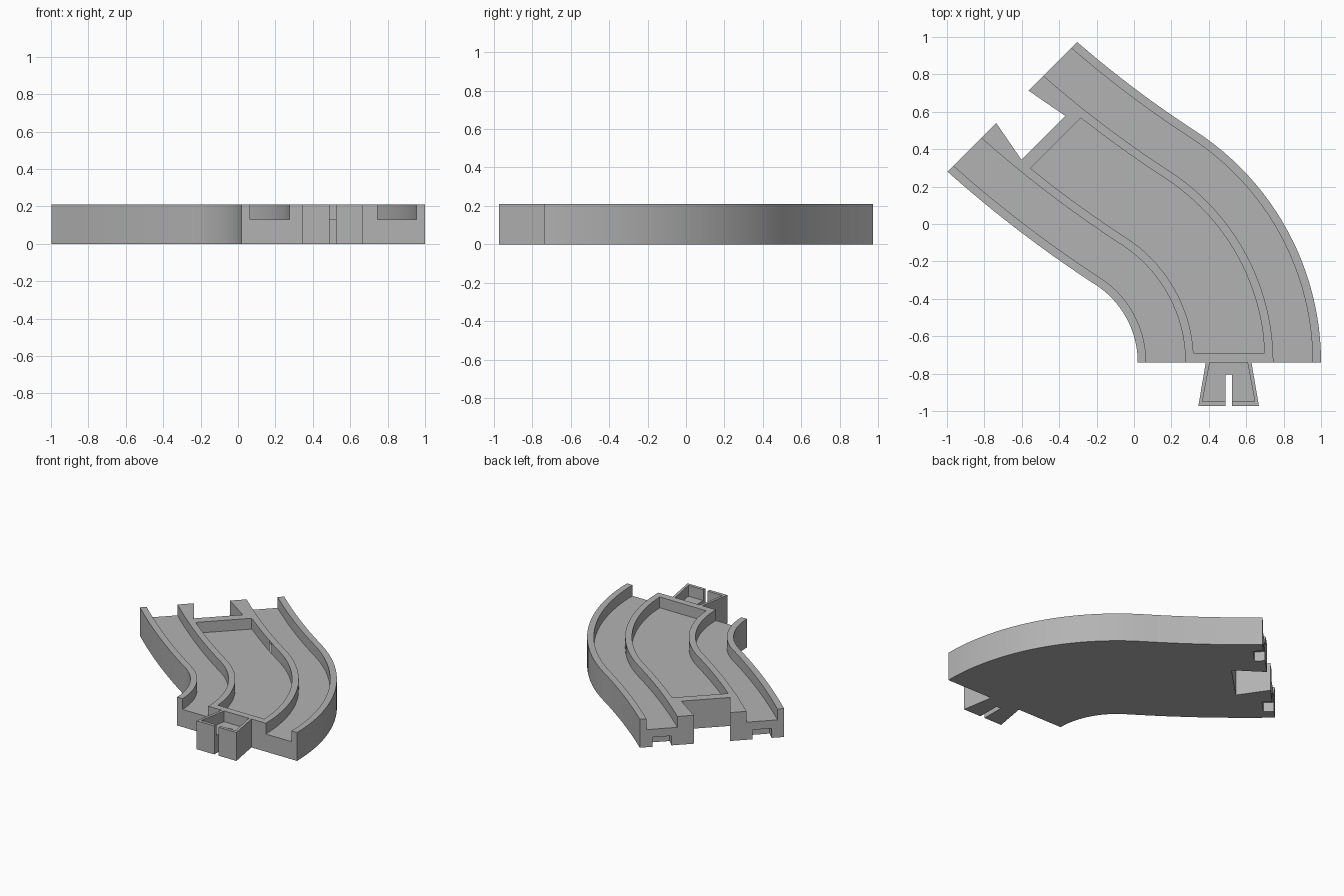
import bpy, bmesh
from math import sin, cos, radians
from mathutils import Vector

if "Cube" in bpy.data.objects:
    bpy.data.objects.remove(bpy.data.objects["Cube"])

grey = bpy.data.materials.new("plain grey")
grey.use_nodes = True
grey.diffuse_color = (0.45, 0.45, 0.45, 1)
grey.node_tree.nodes["Principled BSDF"].inputs["Base Color"].default_value = grey.diffuse_color

HEIGHT, FLOOR = 0.21, 0.13
RADIUS, BACK_RADIUS = 0.985, 6.1
BEND, UNBEND = 57, 8.4
CENTRE = Vector((-0.475, -0.74))


def ray(degrees):
    return Vector((cos(radians(degrees)), sin(radians(degrees))))


def frame(s):
    """Centre line point and sideways direction: s 0-1 tight bend, 1-2 gentle return."""
    if s <= 1:
        side = ray(BEND * s)
        return CENTRE + side * RADIUS, side
    t = s - 1
    hub = CENTRE + ray(BEND) * (RADIUS + BACK_RADIUS)
    return hub - ray(BEND - UNBEND * t) * BACK_RADIUS, ray(BEND + (45 - BEND) * t)


def finish(name, bm):
    bmesh.ops.recalc_face_normals(bm, faces=bm.faces)
    mesh = bpy.data.meshes.new(name)
    bm.to_mesh(mesh)
    bm.free()
    mesh.materials.append(grey)
    obj = bpy.data.objects.new(name, mesh)
    bpy.context.collection.objects.link(obj)
    return obj


def sweep(name, frames, profile):
    """Carry a closed (sideways, z) profile along the frames and cap both ends."""
    bm = bmesh.new()
    rings = [[bm.verts.new((*(p + side * u), z)) for u, z in profile] for p, side in frames]
    n = len(profile)
    for a, b in zip(rings, rings[1:]):
        for i in range(n):
            j = (i + 1) % n
            bm.faces.new((a[i], a[j], b[j], b[i]))
    bm.faces.new(rings[0])
    bm.faces.new(rings[-1])
    return finish(name, bm)


def prism(name, origin, side, along, outline, z0, z1):
    """Upright block from a (sideways, along) outline."""
    bm = bmesh.new()
    low, high = ([bm.verts.new((*(origin + side * u + along * v), z)) for u, v in outline]
                 for z in (z0, z1))
    bm.faces.new(low)
    bm.faces.new(high)
    n = len(outline)
    for i in range(n):
        j = (i + 1) % n
        bm.faces.new((low[i], low[j], high[j], high[i]))
    return finish(name, bm)


def taper(w0, w1, v0, v1):
    return [(-w0, v0), (w0, v0), (w1, v1), (-w1, v1)]


def cut(obj, cutter):
    cutter.hide_render = True
    mod = obj.modifiers.new("cut", "BOOLEAN")
    mod.operation, mod.solver, mod.object = "DIFFERENCE", "EXACT", cutter
    bpy.context.view_layer.objects.active = obj
    bpy.ops.object.modifier_apply(modifier=mod.name)
    bpy.data.objects.remove(cutter)


def smooth(obj):
    bpy.ops.object.select_all(action="DESELECT")
    obj.select_set(True)
    bpy.context.view_layer.objects.active = obj
    bpy.ops.object.shade_smooth_by_angle(angle=radians(25))


# Track body: two running grooves between raised rims
STEPS = 24
half = [(0.49, 0), (0.49, HEIGHT), (0.445, HEIGHT), (0.445, FLOOR), (0.235, FLOOR), (0.235, HEIGHT)]
profile = half + [(-u, z) for u, z in reversed(half)]
stations = [i / STEPS for i in range(2 * STEPS + 1)]
track = sweep("track_body", [frame(s) for s in stations], profile)

# Sunken middle between the grooves, squared off at both ends
END_S = 1.663
inner = [(Vector((0.508, -0.69)), Vector((1, 0)))]
inner += [frame(s) for s in stations if 0.1 < s < END_S - 0.08]
inner.append((frame(END_S)[0], ray(45)))
pocket = sweep("pocket_cutter", inner, [(-0.19, FLOOR), (0.19, FLOOR), (0.19, 0.3), (-0.19, 0.3)])
cut(track, pocket)

# Dovetail socket and two small underside recesses at the far end
end, side = frame(2)
inward = ray(-45)
cut(track, prism("socket_cutter", end, side, inward, taper(0.113, 0.166, -0.05, 0.235), -0.1, 0.3))
for sign in (-1, 1):
    spot = end + side * 0.34 * sign
    cut(track, prism("recess_cutter", spot, side, inward, taper(0.065, 0.065, -0.05, 0.07), -0.1, 0.07))
smooth(track)

# Dovetail connector at the front: hollow top and a split through the nose
root, across, out = Vector((0.506, -0.74)), Vector((1, 0)), Vector((0, -1))
connector = prism("connector", root, across, out, taper(0.122, 0.162, 0, 0.233), 0, HEIGHT)
cut(connector, prism("hollow_cutter", root, across, out, taper(0.097, 0.14, -0.02, 0.21), FLOOR, 0.3))
cut(connector, prism("split_cutter", root, across, out, taper(0.018, 0.018, 0.065, 0.3), -0.1, 0.3))
